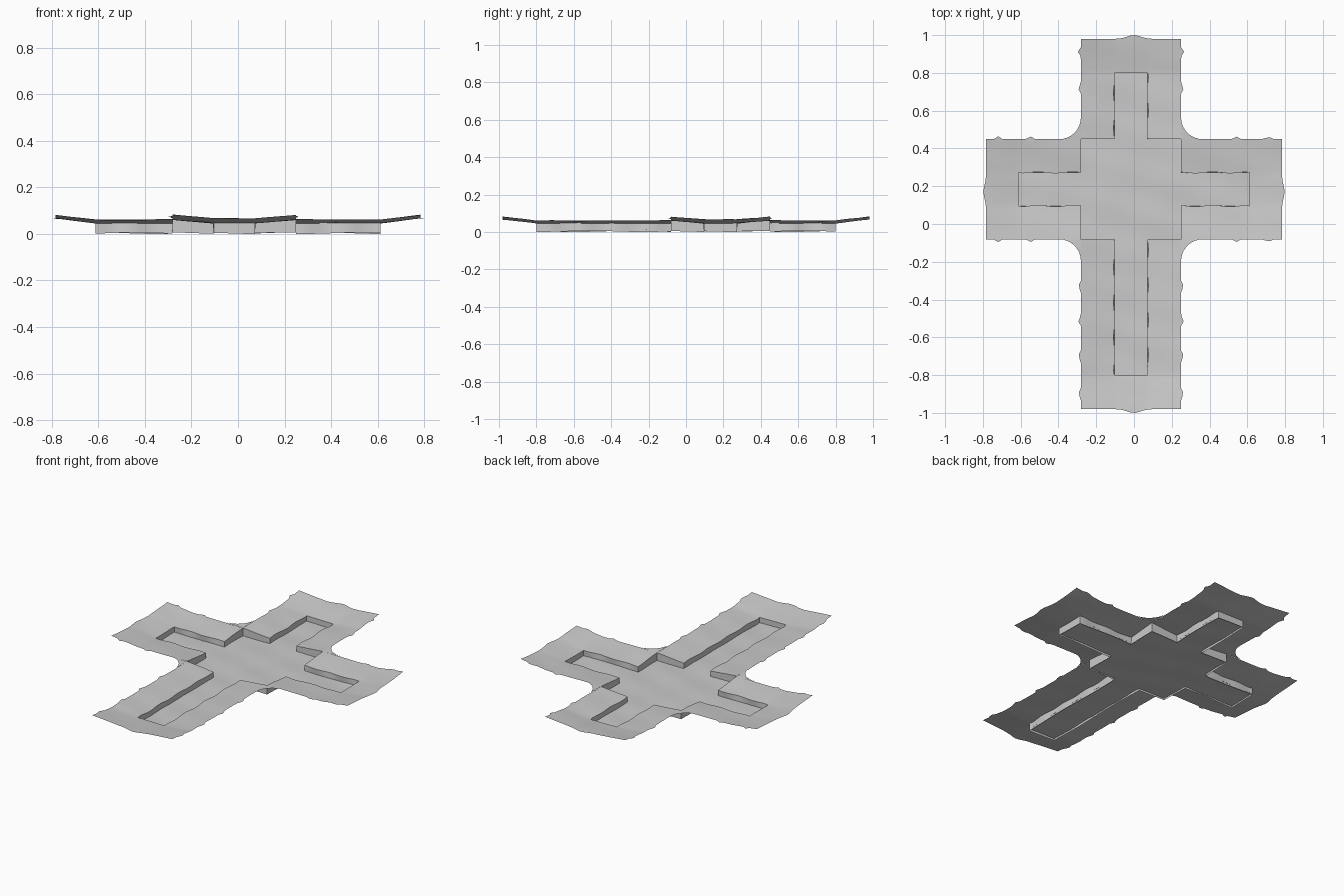
import bpy, bmesh, math

if "Cube" in bpy.data.objects:
    bpy.data.objects.remove(bpy.data.objects["Cube"])

# Key dimensions of the crossroads
XC, YC = -0.016, 0.184
HW, CW = 0.265, 0.088            # half widths of a bank arm and of the channel
XE, YE = 0.783, 0.98             # arm ends
XI, YI = 0.612, 0.80             # channel ends


def lines(keys, step=0.022):
    out = []
    for a, b in zip(keys, keys[1:]):
        n = max(1, round((b - a) / step))
        out += [a + (b - a) * k / n for k in range(n)]
    return out + [keys[-1]]


X = lines([-XE, -XI, XC - HW, XC - CW, XC + CW, XC + HW, XI, XE])
Y = lines([-YE, -YI, YC - HW, YC - CW, YC + CW, YC + HW, YI, YE])


def kind(i, j):
    """Cell type: floor, bank or None."""
    if not (0 <= i < len(X) - 1 and 0 <= j < len(Y) - 1):
        return None
    x, y = (X[i] + X[i + 1]) / 2, (Y[j] + Y[j + 1]) / 2
    dx, dy = abs(x - XC), abs(y - YC)
    if (dx < HW and dy < HW) or (dx < CW and abs(y) < YI) or (dy < CW and abs(x) < XI):
        return "floor"
    return "bank" if dx < HW or dy < HW else None


def ripple(x, y):
    return 0.5 * math.sin(17 * x + 4 * y) * math.cos(15 * y - 3 * x) + 0.5 * math.sin(29 * y + 9 * x)


def floor_point(x, y):
    return (x, y, 0.014 + 0.0025 * ripple(x, y))


def bumps(t, places, width=0.014):
    return sum(math.exp(-((t - p) / width) ** 2) for p in places)


def bank_point(x, y):
    dx, dy = abs(x - XC), abs(y - YC)
    along_y = dy > HW - 1e-5 and dx < HW + 1e-5
    side, end = (dx, (abs(y) - YI) / (YE - YI)) if along_y else (dy, (abs(x) - XI) / (XE - XI))
    t = min(1, max(0, (side - CW) / (HW - CW)))
    z = 0.046 + 0.015 * t + 0.021 * max(0, end) + 0.0018 * ripple(x, y)
    px, py = x, y
    # ragged outer edges
    if along_y and abs(dx - HW) < 1e-5 and dy > HW + 0.1:
        px += math.copysign(0.017, x - XC) * bumps(y, (0.91, 0.72, -0.33, -0.51, -0.70, -0.90))
    if not along_y and abs(dy - HW) < 1e-5:
        py += math.copysign(0.015, y - YC) * bumps(x, (-0.72, -0.55, 0.54, 0.71))
    if abs(abs(y) - YE) < 1e-5:
        py += math.copysign(0.02, y) * bumps(x, (0,), 0.05)
    if abs(abs(x) - XE) < 1e-5:
        px += math.copysign(0.014, x) * bumps(y, (0.17,), 0.05)
    # wavy lip along the channel
    if abs(dx - CW) < 1e-5 and abs(y) < YI:
        px += 0.004 * math.sin(34 * y)
    if abs(dy - CW) < 1e-5 and abs(x) < XI:
        py += 0.004 * math.sin(34 * x)
    return (px, py, z)


def wall_base(x, y):
    return (x, y, 0.003 + 0.003 * math.sin(13 * x + 11 * y))


def finish(bm, name):
    bmesh.ops.remove_doubles(bm, verts=bm.verts, dist=1e-5)
    mesh = bpy.data.meshes.new(name)
    bm.to_mesh(mesh)
    bm.free()
    obj = bpy.data.objects.new(name, mesh)
    bpy.context.collection.objects.link(obj)
    bpy.ops.object.select_all(action='DESELECT')
    obj.select_set(True)
    bpy.context.view_layer.objects.active = obj
    bpy.ops.object.shade_smooth_by_angle(angle=math.radians(35))


def sheet(bm, wanted, point):
    for i in range(len(X) - 1):
        for j in range(len(Y) - 1):
            if kind(i, j) == wanted:
                ring = ((i, j), (i + 1, j), (i + 1, j + 1), (i, j + 1))
                bm.faces.new([bm.verts.new(point(X[a], Y[b])) for a, b in ring])


# Sunken channel floor
bm = bmesh.new()
sheet(bm, "floor", floor_point)
finish(bm, "channel_floor")

# Raised banks with rounded inside corners
bm = bmesh.new()
sheet(bm, "bank", bank_point)
R = 0.115
for sx in (-1, 1):
    for sy in (-1, 1):
        cx, cy = XC + sx * HW, YC + sy * HW
        arc = [(cx + sx * R * (1 - math.cos(k * math.pi / 16)),
                cy + sy * R * (1 - math.sin(k * math.pi / 16)), 0.064) for k in range(9)]
        for p, q in zip(arc, arc[1:]):
            tri = [(cx, cy, 0.061), p, q]
            f = bm.faces.new([bm.verts.new(v) for v in tri])
            f.normal_update()
            if f.normal.z < 0:
                f.normal_flip()
finish(bm, "raised_banks")

# Steep walls between the floor and the banks
bm = bmesh.new()
for i in range(len(X) - 1):
    for j in range(len(Y) - 1):
        if kind(i, j) != "floor":
            continue
        for di, dj, a, b in ((1, 0, (1, 0), (1, 1)), (-1, 0, (0, 1), (0, 0)),
                             (0, 1, (1, 1), (0, 1)), (0, -1, (0, 0), (1, 0))):
            if kind(i + di, j + dj) == "bank":
                p, q = [(X[i + s], Y[j + t]) for s, t in (a, b)]
                pts = (wall_base(*q), wall_base(*p), bank_point(*p), bank_point(*q))
                bm.faces.new([bm.verts.new(v) for v in pts])
finish(bm, "channel_walls")
